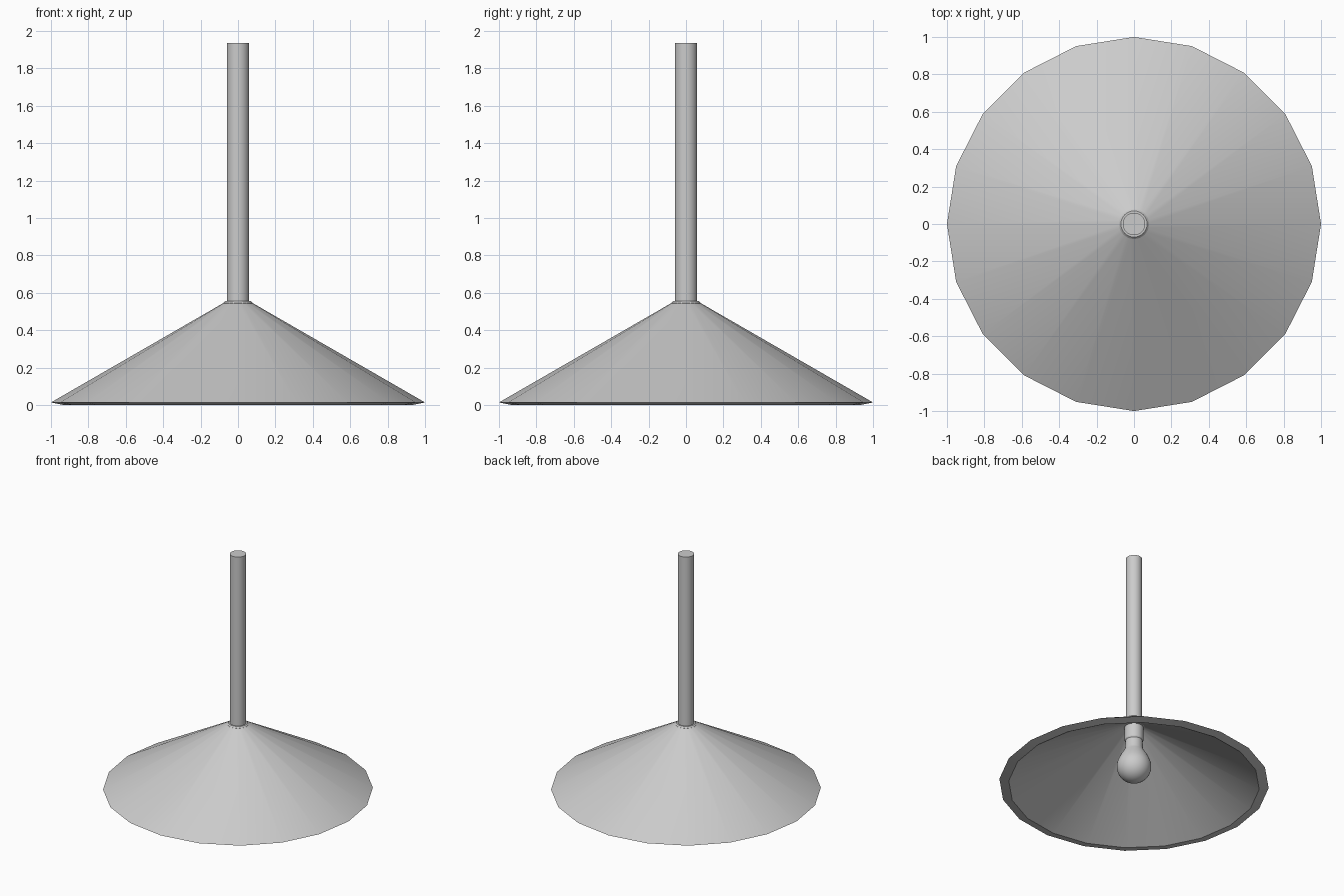
import bpy, bmesh, math

if "Cube" in bpy.data.objects:
    bpy.data.objects.remove(bpy.data.objects["Cube"])

def lathe(name, profile, sides, angle=30):
    """Revolve a (radius, z) profile about z; radius 0 makes a pole."""
    bm = bmesh.new()
    rings = []
    for r, z in profile:
        if r == 0:
            rings.append([bm.verts.new((0, 0, z))] * sides)
        else:
            rings.append([bm.verts.new((r * math.cos(2 * math.pi * i / sides),
                                        r * math.sin(2 * math.pi * i / sides), z))
                          for i in range(sides)])
    for a, b in zip(rings, rings[1:]):
        for i in range(sides):
            j = (i + 1) % sides
            quad = list(dict.fromkeys((a[i], a[j], b[j], b[i])))
            bm.faces.new(quad)
    bmesh.ops.recalc_face_normals(bm, faces=bm.faces)
    mesh = bpy.data.meshes.new(name)
    bm.to_mesh(mesh)
    bm.free()
    obj = bpy.data.objects.new(name, mesh)
    bpy.context.collection.objects.link(obj)
    bpy.ops.object.select_all(action='DESELECT')
    obj.select_set(True)
    bpy.context.view_layer.objects.active = obj
    bpy.ops.object.shade_smooth_by_angle(angle=math.radians(angle))
    return obj

# Thick conical shade, with a small flat top and a bevelled rim
lathe("shade", [(0, 0.55), (0.07, 0.55), (1.0, 0.014), (0.93, 0.0),
                (0.08, 0.49), (0, 0.49)], 20)

# Ring where the rod meets the shade
lathe("collar", [(0, 0.555), (0.07, 0.555), (0.08, 0.545), (0.08, 0.50), (0, 0.50)], 32)

# Hanging rod
lathe("rod", [(0, 1.935), (0.06, 1.935), (0.06, 0.52), (0, 0.52)], 32)

# Bulb holder under the shade
lathe("socket", [(0, 0.50), (0.07, 0.50), (0.07, 0.385), (0.064, 0.375), (0, 0.375)], 32)

# Bulb: neck flaring into a round globe
globe_r, globe_z = 0.128, 0.16
globe = [(globe_r * math.cos(a), globe_z + globe_r * math.sin(a))
         for a in (math.radians(25 - 115 * i / 12) for i in range(12))]
lathe("bulb", [(0, 0.40), (0.064, 0.40), (0.066, 0.31), (0.075, 0.29), (0.1, 0.25)]
      + globe + [(0, globe_z - globe_r)], 32, 40)
